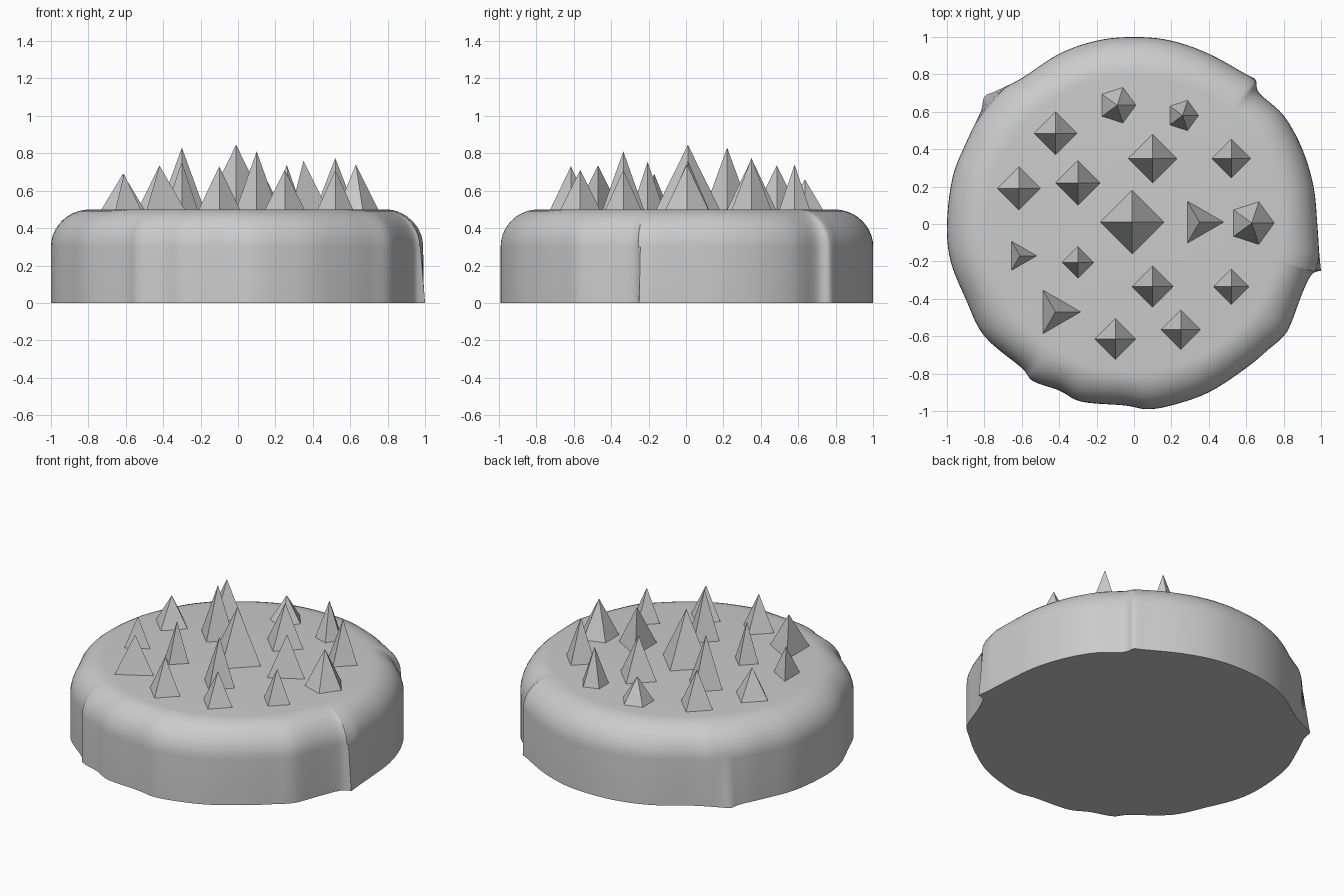
import bpy
import bmesh
import math
from mathutils import Vector

if "Cube" in bpy.data.objects:
    bpy.data.objects.remove(bpy.data.objects["Cube"], do_unlink=True)

TOP = 0.5          # height of the flat top
SHOULDER = 0.3     # height where the rounded edge begins
INNER = 0.79       # radius of the flat top
STEPS = 5          # curve steps between outline points

grey = bpy.data.materials.new("stone_grey")
grey.use_nodes = True
grey.diffuse_color = (0.6, 0.6, 0.6, 1)
grey.node_tree.nodes["Principled BSDF"].inputs["Base Color"].default_value = (0.6, 0.6, 0.6, 1)


def finish(bm, name):
    """Turn a bmesh into a named grey object."""
    bmesh.ops.recalc_face_normals(bm, faces=bm.faces)
    mesh = bpy.data.meshes.new(name)
    bm.to_mesh(mesh)
    bm.free()
    mesh.materials.append(grey)
    obj = bpy.data.objects.new(name, mesh)
    bpy.context.collection.objects.link(obj)
    return obj


def smooth_path(points):
    """Open spline through the points; its ends meet in a sharp corner."""
    pts = [Vector(p) for p in points]
    pts = [pts[0]] + pts + [pts[-1]]
    path = []
    for a, b, c, d in zip(pts, pts[1:], pts[2:], pts[3:]):
        for i in range(STEPS):
            t = i / STEPS
            path.append(0.5 * (2 * b + (c - a) * t + (2 * a - 5 * b + 4 * c - d) * t ** 2
                               + (3 * b - a - 3 * c + d) * t ** 3))
    return path


# Irregular rim, starting and ending at the sharp corner on the side
rim = [
    (1, -.25), (.99, -.15), (.98, 0), (.96, .2), (.9, .4), (.8, .58), (.67, .7),
    (.65, .77), (.6, .8), (.4, .91), (.2, .98), (0, 1), (-.2, .98), (-.4, .91),
    (-.6, .78), (-.74, .71), (-.8, .68), (-.82, .6), (-.9, .43), (-.97, .25),
    (-1, 0), (-.98, -.2), (-.9, -.4), (-.8, -.6), (-.6, -.77), (-.54, -.84),
    (-.4, -.89), (-.28, -.95), (-.05, -.97), (.07, -.99), (.2, -.97), (.4, -.9),
    (.6, -.77), (.72, -.67), (.8, -.6), (.84, -.53), (.9, -.37), (.95, -.27), (1, -.25),
]
outline = smooth_path(rim)

# Base: wavy wall that rounds over into a circular flat top
bm = bmesh.new()
rings = [[bm.verts.new((p.x, p.y, 0)) for p in outline]]
ARC = 10
for k in range(ARC + 1):
    angle = k / ARC * math.pi / 2
    blend = 1 - math.cos(angle)
    z = SHOULDER + (TOP - SHOULDER) * math.sin(angle)
    ring = []
    for p in outline:
        radius = min(p.length, 1.005)
        radius += (INNER - radius) * blend
        q = p.normalized() * radius
        ring.append(bm.verts.new((q.x, q.y, z)))
    rings.append(ring)
for low, high in zip(rings, rings[1:]):
    for i in range(len(low)):
        j = (i + 1) % len(low)
        bm.faces.new((low[i], low[j], high[j], high[i]))
bm.faces.new(rings[0])
bm.faces.new(rings[-1])
base = finish(bm, "base")
bpy.ops.object.select_all(action="DESELECT")
base.select_set(True)
bpy.context.view_layer.objects.active = base
bpy.ops.object.shade_smooth_by_angle(angle=math.radians(35))

# Spikes: x, y, base radius, tip height, grouped by number of sides
spikes = {
    3: [(.35, .01, .13, .76), (-.61, -.17, .09, .69), (-.42, -.47, .135, .735)],
    4: [(-.01, .01, .17, .845), (.1, .35, .13, .77), (.52, .35, .105, .775),
        (.1, -.335, .11, .81), (.52, -.335, .095, .71), (-.1, -.615, .11, .73),
        (.25, -.565, .105, .71), (-.3, .22, .12, .83), (-.3, -.205, .085, .755),
        (-.615, .19, .115, .69), (-.42, .485, .115, .735)],
    5: [(.63, .005, .12, .74), (-.09, .635, .1, .66), (.26, .58, .085, .74)],
}
for sides, group in spikes.items():
    for n, (x, y, radius, tip) in enumerate(group, 1):
        bm = bmesh.new()
        foot = []
        for i in range(sides):
            a = math.tau * i / sides
            foot.append(bm.verts.new((x + radius * math.cos(a), y + radius * math.sin(a), TOP)))
        apex = bm.verts.new((x, y, tip))
        for i in range(sides):
            bm.faces.new((foot[i], foot[(i + 1) % sides], apex))
        finish(bm, f"spike_{sides}_sided_{n}")
